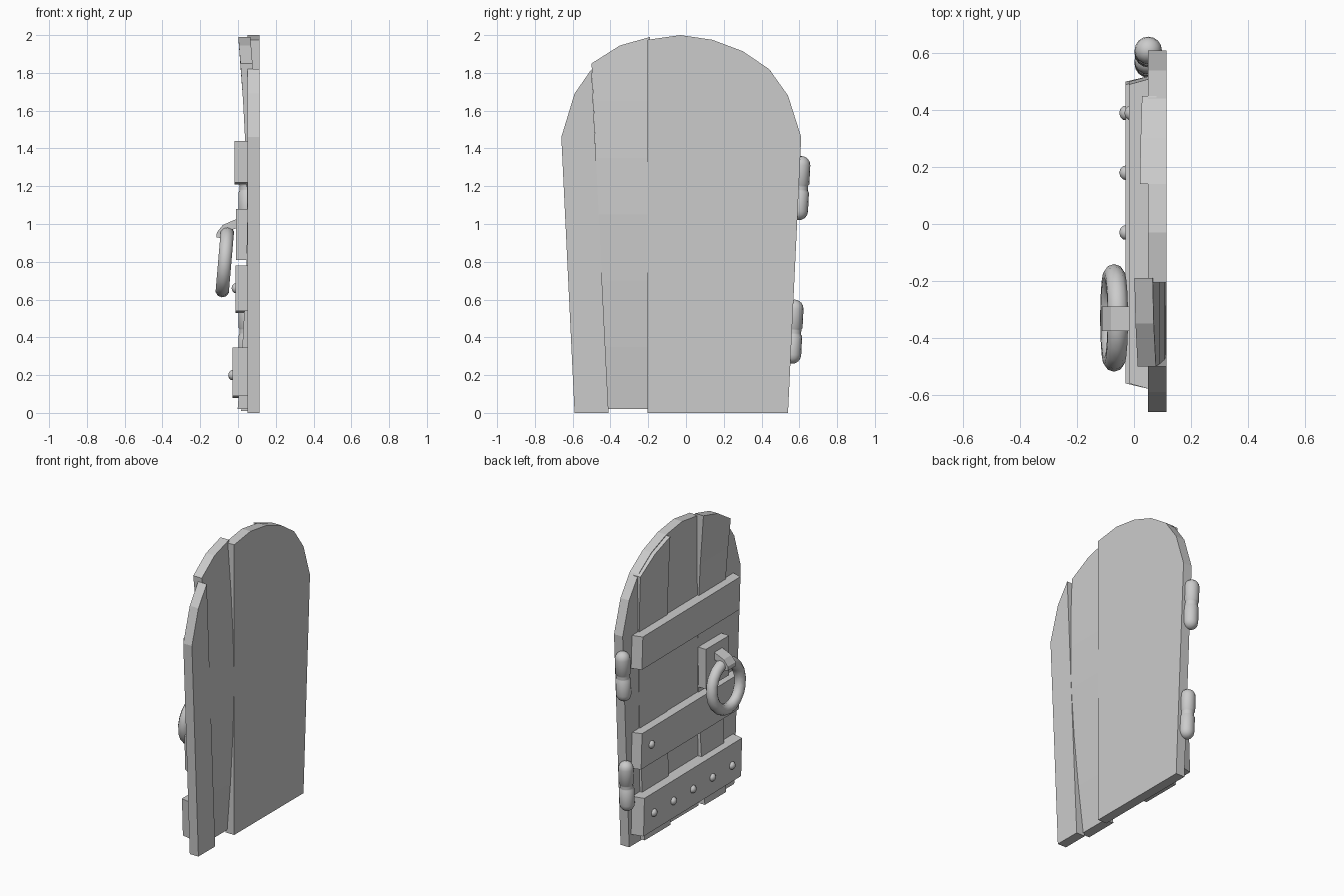
import bpy, bmesh, math
from mathutils import Matrix, Vector

cube = bpy.data.objects.get("Cube")
if cube:
    bpy.data.objects.remove(cube, do_unlink=True)

grey = bpy.data.materials.new("plain grey")
grey.use_nodes = True
grey.diffuse_color = (0.6, 0.6, 0.6, 1)
grey.node_tree.nodes["Principled BSDF"].inputs["Base Color"].default_value = (0.6, 0.6, 0.6, 1)


def finish(name, bm, smooth=False):
    bmesh.ops.recalc_face_normals(bm, faces=bm.faces)
    mesh = bpy.data.meshes.new(name)
    bm.to_mesh(mesh)
    bm.free()
    mesh.materials.append(grey)
    obj = bpy.data.objects.new(name, mesh)
    bpy.context.collection.objects.link(obj)
    if smooth:
        bpy.ops.object.select_all(action='DESELECT')
        obj.select_set(True)
        bpy.context.view_layer.objects.active = obj
        bpy.ops.object.shade_smooth_by_angle(angle=math.radians(40))
    return obj


def slab(name, outline, x0, x1, bow=0.0):
    """Extrude a (y, z) outline along x; bow pushes its top and bottom outwards."""
    bm = bmesh.new()
    face = bm.faces.new([bm.verts.new((x0, y, z)) for y, z in outline])
    ext = bmesh.ops.extrude_face_region(bm, geom=[face])
    moved = [v for v in ext["geom"] if isinstance(v, bmesh.types.BMVert)]
    bmesh.ops.translate(bm, verts=moved, vec=(x1 - x0, 0, 0))
    if bow:
        for z in (0.35, 0.7, 1.05, 1.35, 1.65):
            bmesh.ops.bisect_plane(bm, geom=bm.verts[:] + bm.edges[:] + bm.faces[:],
                                   plane_co=(0, 0, z), plane_no=(0, 0, 1))
        for v in bm.verts:
            v.co.x -= bow * min(1, abs(v.co.z - 1.03)) ** 1.7
    return finish(name, bm)


def strap(name, path, y0, y1):
    """Extrude an (x, z) side profile across y."""
    bm = bmesh.new()
    face = bm.faces.new([bm.verts.new((x, y0, z)) for x, z in path])
    ext = bmesh.ops.extrude_face_region(bm, geom=[face])
    moved = [v for v in ext["geom"] if isinstance(v, bmesh.types.BMVert)]
    bmesh.ops.translate(bm, verts=moved, vec=(0, y1 - y0, 0))
    return finish(name, bm)


def lathe(name, profile, matrix, steps=16):
    """Spin an (r, z) profile about z, then place it."""
    bm = bmesh.new()
    vs = [bm.verts.new((r, 0, z)) for r, z in profile]
    edges = [bm.edges.new(p) for p in zip(vs, vs[1:])]
    bmesh.ops.spin(bm, geom=vs + edges, cent=(0, 0, 0), axis=(0, 0, 1),
                   angle=math.tau, steps=steps)
    bmesh.ops.remove_doubles(bm, verts=bm.verts, dist=1e-4)
    bm.transform(matrix)
    return finish(name, bm, True)


# Planks
slab("main_plank", [(-.205, 0), (.54, 0), (.61, 1.46), (.54, 1.68), (.44, 1.82), (.30, 1.915),
                    (.14, 1.975), (-.03, 2), (-.205, 1.975)], .05, .115)
slab("edge_plank", [(-.59, 0), (-.41, 0), (-.5, 1.82), (-.59, 1.69), (-.66, 1.46)], .05, .115)
slab("bowed_plank", [(-.43, .02), (-.2, .02), (-.19, 1.99), (-.35, 1.945), (-.5, 1.85),
                     (-.47, 1.2)], .05, .114, .052)
slab("hinge_side_plank", [(.14, .01), (.42, .01), (.45, 1.81), (.30, 1.91), (.14, 1.97)],
     .049, .1, .032)

# Cross bars with slightly splayed ends
for name, z0, z1, x in (("upper_bar", 1.22, 1.44, -.018), ("middle_bar", .54, .78, -.012),
                        ("lower_bar", .09, .345, -.03)):
    bar = slab(name, [(-.55, z0), (.5, z0 - .01), (.49, z1 - .01), (-.56, z1)], x, .055)
    for v in bar.data.vertices:
        if v.co.x > 0:
            v.co.y += math.copysign(.02, v.co.y)

# Rivets
dome = [(0, .022), (.015, .018), (.025, .008), (.027, -.005)]
rivets = [(-.03, .39 - .21 * i, .2) for i in range(5)] + [(-.012, .39, .66)]
for x, y, z in rivets:
    lathe("rivet", dome, Matrix.Translation((x, y, z)) @ Matrix.Rotation(-math.pi / 2, 4, 'Y'), 10)

# Hinges: two capped barrels with a narrow neck between
R = .048
cap = [(R * math.sin(a), R * math.cos(a)) for a in (math.pi / 2 * i / 4 for i in range(5))]
half = [(r, .122 + z) for r, z in cap] + [(R, .022), (R - .006, .014), (R - .006, .008)]
profile = half + [(r, -z) for r, z in reversed(half)]
for name, y, z in (("upper_hinge", .604, 1.19), ("lower_hinge", .568, .43)):
    lathe(name, profile, Matrix.Translation((.05, y, z)) @ Matrix.Rotation(-.05, 4, 'X'))

# Handle: back plate, strap and ring
slab("handle_plate", [(-.45, .81), (-.2, .81), (-.2, 1.08), (-.45, 1.08)], -.01, .055)
strap("ring_strap", [(0, 1.03), (-.08, .995), (-.112, .955), (-.115, .93), (-.09, .925),
                     (-.075, .955), (0, .98)], -.375, -.29)
ring = [(.152 + .037 * math.cos(a), .037 * math.sin(a))
        for a in (math.tau * i / 10 for i in range(11))]
lathe("handle_ring", ring, Matrix.Translation((-.07, -.33, .8))
      @ Matrix.Rotation(math.pi / 2 + .085, 4, 'Y'), 20)
